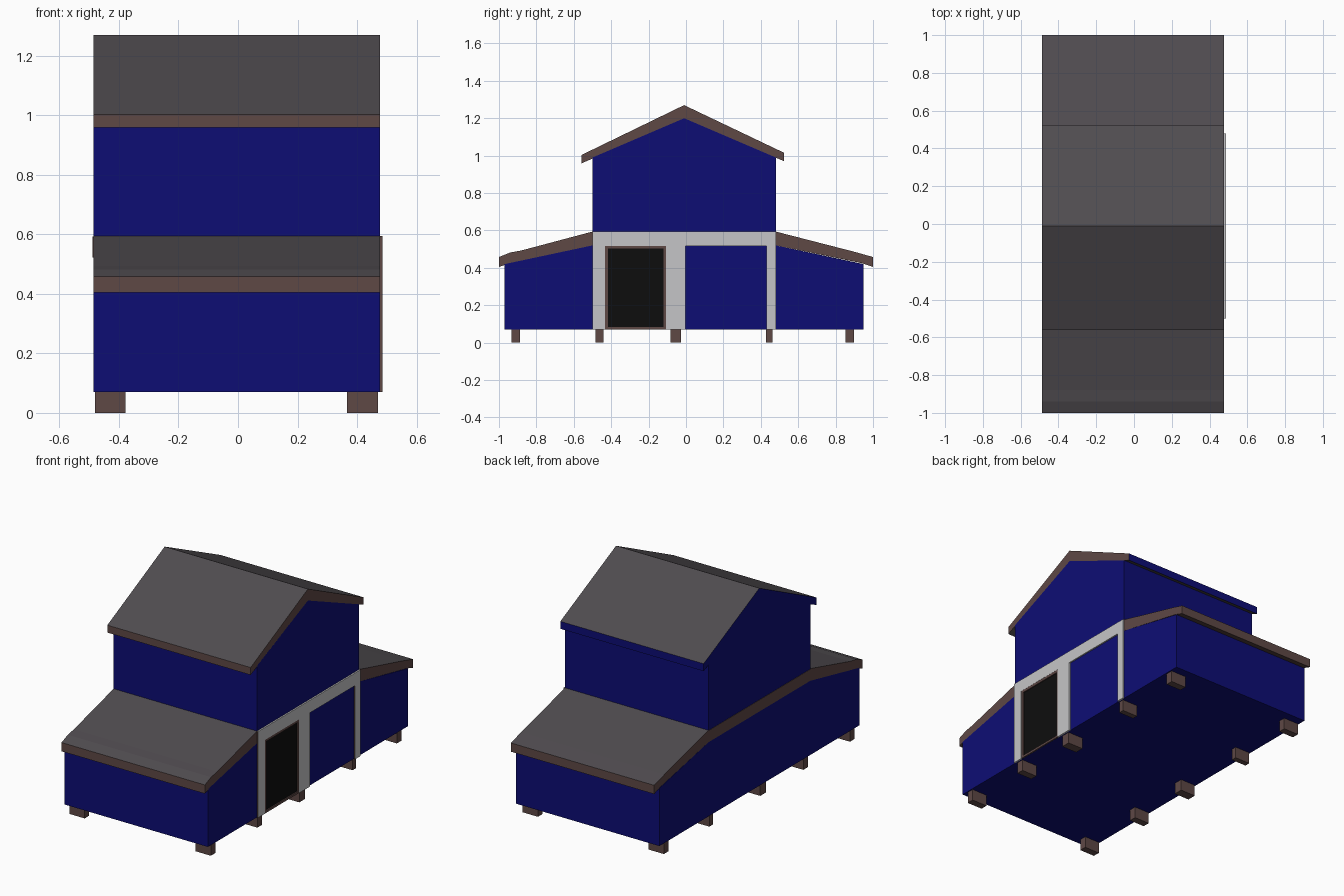
import bpy, bmesh

if "Cube" in bpy.data.objects:
    bpy.data.objects.remove(bpy.data.objects["Cube"])

X0, X1 = -0.486, 0.477      # back and front wall planes

def material(name, rgb):
    m = bpy.data.materials.new(name)
    m.diffuse_color = (*rgb, 1)
    m.use_nodes = True
    m.node_tree.nodes["Principled BSDF"].inputs["Base Color"].default_value = m.diffuse_color
    return m

BLUE = material("blue_wall", (0.004, 0.004, 0.175))
BROWN = material("brown_wood", (0.112, 0.065, 0.06))
ROOF = material("grey_roof", (0.08, 0.072, 0.08))
WHITE = material("white_trim", (0.56, 0.56, 0.57))
BLACK = material("black_door", (0.004, 0.004, 0.004))

def prism(name, profile, x0, x1, mats, rule=None):
    """Extrude a (y, z) profile along x; rule(normal) picks the material slot."""
    bm = bmesh.new()
    face = bm.faces.new([bm.verts.new((x0, y, z)) for y, z in profile])
    ext = bmesh.ops.extrude_face_region(bm, geom=[face])["geom"]
    bmesh.ops.translate(bm, vec=(x1 - x0, 0, 0),
                        verts=[v for v in ext if isinstance(v, bmesh.types.BMVert)])
    bmesh.ops.recalc_face_normals(bm, faces=bm.faces)
    bm.normal_update()
    if rule:
        for f in bm.faces:
            f.material_index = rule(f.normal)
    me = bpy.data.meshes.new(name)
    bm.to_mesh(me)
    bm.free()
    for m in mats:
        me.materials.append(m)
    ob = bpy.data.objects.new(name, me)
    bpy.context.collection.objects.link(ob)
    return ob

def box(name, y0, y1, z0, z1, x0, x1, mats, rule=None):
    return prism(name, [(y0, z0), (y1, z0), (y1, z1), (y0, z1)], x0, x1, mats, rule)

# Walls: wide lower storey with a raised gabled centre
prism("barn_walls", [(-.97, .07), (.95, .07), (.95, .42), (.48, .52), (.48, .99),
                     (-.01, 1.2), (-.5, .99), (-.5, .52), (-.97, .42)], X0, X1, [BLUE])

# Main roof: grey top, brown front and left trim, blue back and right trim
def main_rule(n):
    if abs(n.z) > 0.3:
        return 0
    return 2 if n.x < -0.5 or n.y > 0.5 else 1

prism("main_roof", [(-.56, .958), (-.56, 1.003), (-.01, 1.27), (.525, 1.015),
                    (.525, .97), (-.01, 1.2)], X0, X1, [ROOF, BROWN, BLUE], main_rule)

# Side roofs: grey top, brown trim all round
def side_rule(n):
    return 0 if n.z > 0.2 else 1

prism("left_side_roof", [(-.5, .52), (-.5, .594), (-.88, .493), (-.94, .482), (-1, .458),
                         (-1, .405), (-.93, .428)], X0, X1, [ROOF, BROWN], side_rule)
prism("right_side_roof", [(.48, .52), (.48, .594), (.9, .486), (1, .458), (1, .405),
                          (.94, .425)], X0, X1, [ROOF, BROWN], side_rule)

# Brown band joining the side roofs across the back
box("back_band", -.5, .48, .522, .592, X0 - .002, X0 + .01, [BROWN])

# White trim on the front: beam and three posts, brown on the left edges
def trim_rule(n):
    return 1 if n.y < -0.5 else 0

FX = X1 + .009
box("trim_beam", -.5, .48, .518, .594, X1 - .001, FX, [WHITE, BROWN], trim_rule)
for i, (y0, y1) in enumerate([(-.5, -.433), (-.107, -.003), (.43, .48)]):
    box(f"trim_post_{i}", y0, y1, .07, .518, X1 - .001, FX, [WHITE, BROWN], trim_rule)

# Doorway: black panel in a brown frame
box("door_panel", -.433, -.107, .07, .518, X1 - .001, X1 + .002, [BLACK])
for name, y0, y1, z0, z1 in [("door_frame_left", -.433, -.418, .07, .518),
                             ("door_frame_right", -.119, -.107, .07, .518),
                             ("door_frame_top", -.418, -.119, .503, .518),
                             ("door_frame_sill", -.418, -.119, .07, .084)]:
    box(name, y0, y1, z0, z1, X1 - .001, FX - .001, [BROWN])

# Short feet in two rows
for i, y in enumerate([-.91, -.463, -.055, .445, .876]):
    w = .028 if i == 2 else .022 if i != 3 else .017
    box(f"back_foot_{i}", y - w, y + w, 0, .07, -.48, -.378, [BROWN])
    box(f"front_foot_{i}", y - w, y + w, 0, .07, .366, .47, [BROWN])
